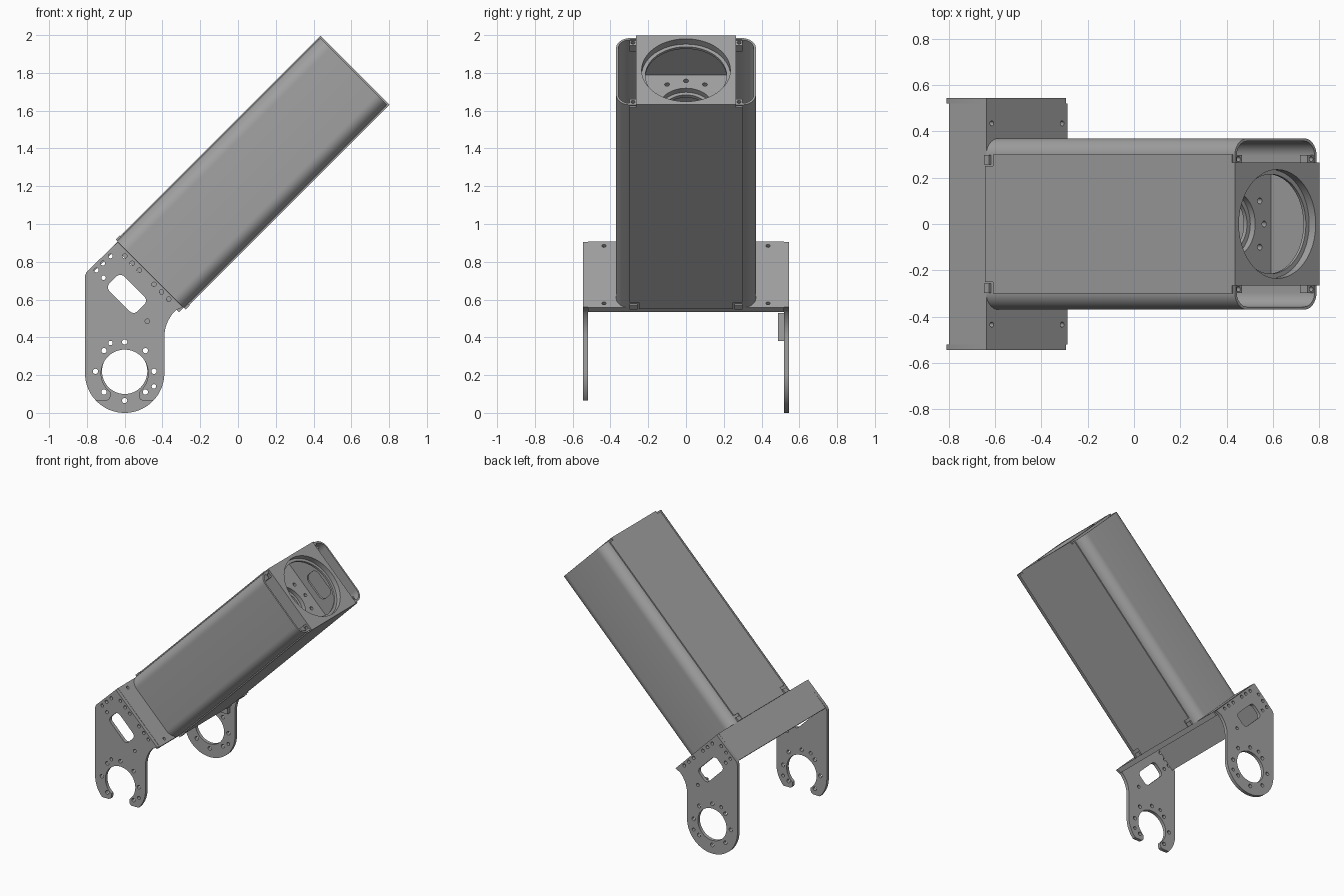
import bpy, bmesh
from math import sin, cos, radians, sqrt
from mathutils import Matrix, Vector

cube = bpy.data.objects.get("Cube")
if cube:
    bpy.data.objects.remove(cube, do_unlink=True)

gray = bpy.data.materials.new("machined_gray")
gray.use_nodes = True
color = (0.36, 0.36, 0.36, 1)
gray.diffuse_color = color
gray.node_tree.nodes["Principled BSDF"].inputs["Base Color"].default_value = color

# Frames: the tube leans 45 degrees, U along it, W across it
S = sqrt(0.5)
X, Y, Z = Vector((1, 0, 0)), Vector((0, 1, 0)), Vector((0, 0, 1))
U, W = Vector((S, 0, S)), Vector((-S, 0, S))
BASE = Vector((-0.4625, 0, 0.7325))
LENGTH = 1.53


def frame(a, b, n, origin):
    m = Matrix((a, b, n)).transposed().to_4x4()
    m.translation = origin
    return m


CROSS = frame(Y, W, U, BASE)      # sections across the tube
SIDE = frame(W, U, Y, BASE)       # walls facing y
TOP = frame(U, Y, W, BASE)        # walls facing W
ARM = frame(X, Z, -Y, Vector((0, 0, 0)))


def arc(cx, cy, r, start, end, n=10):
    angles = [radians(start + (end - start) * i / n) for i in range(n + 1)]
    return [(cx + r * cos(t), cy + r * sin(t)) for t in angles]


def circle(cx, cy, r, n=48):
    return arc(cx, cy, r, 0, 360, n)[:-1]


def rounded(cx, cy, a, b, r, turn=0):
    pts = []
    for i, (sx, sy) in enumerate(((1, 1), (-1, 1), (-1, -1), (1, -1))):
        pts += arc(sx * (a - r), sy * (b - r), r, 90 * i, 90 * i + 90, 6)
    c, s = cos(radians(turn)), sin(radians(turn))
    return [(cx + x * c - y * s, cy + x * s + y * c) for x, y in pts]


def rect(x0, x1, y0, y1):
    return [(x0, y0), (x1, y0), (x1, y1), (x0, y1)]


def plate(name, loops, n0, n1, matrix):
    """Filled outline with holes, extruded from n0 to n1 along the frame normal."""
    curve = bpy.data.curves.new(name, "CURVE")
    curve.dimensions = "2D"
    curve.fill_mode = "BOTH"
    curve.extrude = (n1 - n0) / 2
    for loop in loops:
        spline = curve.splines.new("POLY")
        spline.points.add(len(loop) - 1)
        for p, (x, y) in zip(spline.points, loop):
            p.co = (x, y, 0, 1)
        spline.use_cyclic_u = True
    temp = bpy.data.objects.new(name + "_outline", curve)
    bpy.context.collection.objects.link(temp)
    deps = bpy.context.evaluated_depsgraph_get()
    mesh = bpy.data.meshes.new_from_object(temp.evaluated_get(deps))
    bpy.data.objects.remove(temp, do_unlink=True)
    bm = bmesh.new()
    bm.from_mesh(mesh)
    bmesh.ops.remove_doubles(bm, verts=bm.verts, dist=1e-5)
    bmesh.ops.translate(bm, verts=bm.verts, vec=(0, 0, (n0 + n1) / 2))
    bmesh.ops.transform(bm, matrix=matrix, verts=bm.verts)
    bmesh.ops.recalc_face_normals(bm, faces=bm.faces)
    bm.to_mesh(mesh)
    bm.free()
    mesh.materials.clear()
    mesh.materials.append(gray)
    obj = bpy.data.objects.new(name, mesh)
    bpy.context.collection.objects.link(obj)
    bpy.ops.object.select_all(action="DESELECT")
    obj.select_set(True)
    bpy.context.view_layer.objects.active = obj
    bpy.ops.object.shade_smooth_by_angle(angle=radians(30))
    return obj


# Rounded side shells of the tube
H = 0.25
shell = ([(0.265, -H)] + arc(0.295, 0.075 - H, 0.075, -90, 0)
         + arc(0.295, H - 0.075, 0.075, 0, 90) + [(0.265, H), (0.265, H - 0.012)]
         + arc(0.295, H - 0.075, 0.063, 90, 0)
         + arc(0.295, 0.075 - H, 0.063, 0, -90) + [(0.265, 0.012 - H)])

for side, s in (("left", 1), ("right", -1)):
    plate(side + "_shell", [[(s * y, w) for y, w in shell]], 0, LENGTH - 0.01, CROSS)
    # Inner side wall with a slot near the open end
    n = sorted((s * 0.25, s * 0.265))
    plate(side + "_inner_wall", [rect(-H, H, 0, LENGTH),
          rounded(0, 1.36, 0.1, 0.06, 0.04)], n[0], n[1], SIDE)

# Upper and lower skins, with screw tabs at both ends
for name, s in (("upper", 1), ("lower", -1)):
    n = sorted((s * 0.243, s * 0.258))
    skin = [(0.05, -0.3), (LENGTH - 0.02, -0.3), (LENGTH - 0.02, -0.265),
            (LENGTH, -0.265)]
    skin += [(u, -y) for u, y in reversed(skin)]
    skin += [(0.05, 0.25), (0, 0.25), (0, -0.25), (0.05, -0.25)]
    plate(name + "_skin", [skin], n[0], n[1], TOP)
    for t in (-1, 1):
        y = sorted((t * 0.258, t * 0.298))
        plate(name + "_base_tab", [rect(y[0], y[1], *sorted((s * 0.225, s * 0.262))),
              circle(t * 0.278, s * 0.242, 0.009, 16)], 0, 0.03, CROSS)
        plate(name + "_end_lug", [rect(y[0], y[1], *sorted((s * 0.2, s * 0.245))),
              circle(t * 0.281, s * 0.222, 0.011, 16)], LENGTH - 0.06, LENGTH - 0.015, CROSS)

# Stepped end ring and the bolted bulkhead deeper inside
square = rect(-0.265, 0.265, -0.258, 0.258)
inner = rect(-0.25, 0.25, -0.245, 0.245)
plate("end_ring", [square, circle(0, 0, 0.235)], LENGTH - 0.04, LENGTH, CROSS)
plate("end_ring_step", [inner, circle(0, 0, 0.215)], LENGTH - 0.055, LENGTH - 0.04, CROSS)
bolts = [circle(0.2 * cos(radians(a)), 0.2 * sin(radians(a)), 0.013, 16)
         for a in range(0, 360, 30)]
plate("bulkhead", [inner, circle(0, 0, 0.145)] + bolts, 1.22, 1.25, CROSS)
plate("bulkhead_step", [inner, circle(0, 0, 0.125)], 1.2, 1.22, CROSS)

# Bracket: base plate and its folded flange
screws = [circle(t * 0.435, w, 0.011, 16) for t in (-1, 1) for w in (-0.215, 0.215)]
plate("base_plate", [rect(-0.52, 0.52, -0.247, 0.247)] + screws, -0.035, 0, CROSS)
plate("bracket_flange", [rect(-0.23, -0.035, -0.52, 0.52)], 0.225, 0.247, TOP)

# Arms: shared upper outline, one closed ring and one open hook
CX, CZ, R = -0.6, 0.21, 0.21
upper = (arc(CX + R + 0.2, 0.4, 0.2, 180, 135)
         + [(-0.293, 0.56), (-0.637, 0.905), (-0.803, 0.745), (CX - R, 0.725)])
ring = upper + arc(CX, CZ, R, 180, 360, 40)
hook = (upper + arc(CX, CZ, R, 180, 223.7, 12)
        + [(-0.695, 0.065), (-0.682, 0.072), (-0.675, 0.088)]
        + arc(CX, CZ, 0.125, 233, -53, 48)
        + [(-0.525, 0.088), (-0.518, 0.072), (-0.505, 0.065)]
        + arc(CX, CZ, R, -43.7, 0, 12))
edge = [(-0.75, 0.755), (-0.712, 0.715), (-0.715, 0.792), (-0.675, 0.83),
        (-0.6, 0.83), (-0.56, 0.792), (-0.522, 0.755), (-0.445, 0.68),
        (-0.405, 0.64), (-0.367, 0.602), (-0.48, 0.485), (-0.675, 0.37),
        (-0.445, 0.14)]
holes = [circle(x, z, 0.012, 16) for x, z in edge]
holes.append(rounded(-0.588, 0.63, 0.105, 0.055, 0.03, -45))


def bolt_circle(angles):
    return [circle(CX + 0.155 * cos(radians(a)), CZ + 0.01 + 0.155 * sin(radians(a)),
                   0.014, 16) for a in angles]


plate("back_arm", [ring, circle(CX, CZ + 0.01, 0.12)] + holes
      + bolt_circle(range(0, 360, 45)), -0.545, -0.52, ARM)
plate("front_arm", [hook] + holes
      + bolt_circle(range(-45, 226, 45)), 0.52, 0.545, ARM)

# Small stop block inside the back arm
plate("stop_block", [rect(-0.53, -0.43, 0.38, 0.53)], -0.52, -0.488, ARM)
